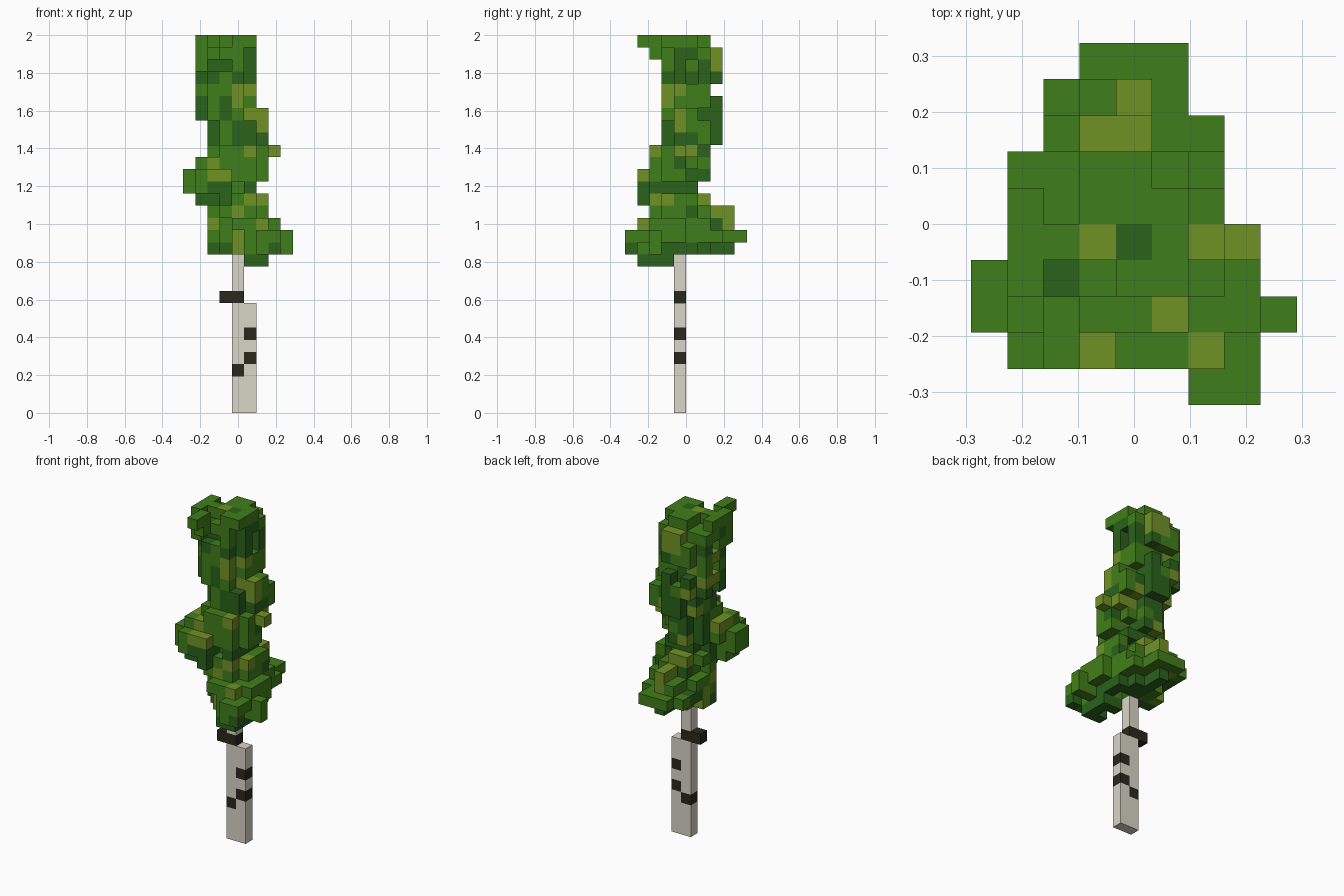
import bpy, bmesh, random
from mathutils import Vector

cube = bpy.data.objects.get("Cube")
if cube:
    bpy.data.objects.remove(cube, do_unlink=True)

random.seed(7)
S = 2 / 31                                  # edge length of one block
ORIGIN = Vector((-4.5 * S, -5 * S, 0))      # corner of block (0, 0, 0)
SIDES = [Vector(d) for d in
         ((1, 0, 0), (-1, 0, 0), (0, 1, 0), (0, -1, 0), (0, 0, 1), (0, 0, -1))]


def material(name, rgb):
    linear = [((c / 255 + 0.055) / 1.055) ** 2.4 for c in rgb] + [1]
    m = bpy.data.materials.new(name)
    m.use_nodes = True
    m.diffuse_color = linear
    bsdf = m.node_tree.nodes["Principled BSDF"]
    bsdf.inputs["Base Color"].default_value = linear
    bsdf.inputs["Roughness"].default_value = 0.9
    return m


LEAF = [material("leaf green", (64, 126, 25)),
        material("dark leaf green", (42, 98, 26)),
        material("yellow green", (112, 146, 37))]
BARK = [material("pale bark", (218, 214, 199)),
        material("dark bark", (42, 39, 28))]


def fill(boxes):
    """Cells of inclusive boxes (x0, x1, y0, y1, z0, z1)."""
    return {(x, y, z) for x0, x1, y0, y1, z0, z1 in boxes
            for x in range(x0, x1 + 1)
            for y in range(y0, y1 + 1)
            for z in range(z0, z1 + 1)}


def step(cell, d):
    return tuple(int(c + e) for c, e in zip(cell, d))


def build(name, cells, solid, mats, colour):
    """Mesh the outer faces of the cells; colour gives (top, side) slots."""
    bm = bmesh.new()
    for cell in sorted(cells):
        top_slot, side_slot = colour(cell)
        centre = ORIGIN + (Vector(cell) + Vector((0.5, 0.5, 0.5))) * S
        for d in SIDES:
            if step(cell, d) in solid:
                continue
            u = Vector((d.y, d.z, d.x))
            v = d.cross(u)
            corners = [centre + (d + u * a + v * b) * S / 2
                       for a, b in ((-1, -1), (1, -1), (1, 1), (-1, 1))]
            face = bm.faces.new([bm.verts.new(p) for p in corners])
            face.material_index = top_slot if d.z > 0 else side_slot
    bmesh.ops.remove_doubles(bm, verts=bm.verts, dist=1e-4)
    mesh = bpy.data.meshes.new(name)
    bm.to_mesh(mesh)
    bm.free()
    for m in mats:
        mesh.materials.append(m)
    ob = bpy.data.objects.new(name, mesh)
    bpy.context.collection.objects.link(ob)


# Trunk: wide base, thin upper stem, dark stub and knots
base = fill([(4, 5, 4, 4, 0, 8)])
stem = fill([(4, 4, 4, 4, 10, 12)])
stub = fill([(3, 4, 4, 4, 9, 9)])
wood = base | stem | stub
knots = {(4, 4, 3), (5, 4, 4), (5, 4, 6)}
build("trunk_base", base, wood, BARK, lambda c: [int(c in knots)] * 2)
build("upper_trunk", stem, wood, BARK, lambda c: (0, 0))
build("branch_stub", stub, wood, BARK, lambda c: (1, 1))

# Foliage clumps, bottom to top
lower = fill([
    (5, 6, 1, 3, 12, 12),                       # drooping tip
    (6, 7, 0, 1, 13, 14), (8, 8, 2, 2, 13, 14),  # front left bough
    (5, 7, 1, 2, 13, 14), (4, 4, 2, 2, 13, 14), (7, 7, 2, 4, 14, 15),
    (3, 6, 3, 5, 13, 14), (2, 2, 4, 5, 13, 14),  # core
    (3, 5, 6, 6, 13, 14), (4, 4, 7, 8, 13, 13),  # rear bough
    (3, 5, 7, 8, 14, 14), (3, 5, 9, 9, 14, 14), (2, 2, 6, 8, 14, 14),
    (6, 6, 5, 7, 14, 14),
    (3, 6, 3, 6, 15, 15), (2, 2, 4, 6, 15, 15), (4, 6, 1, 2, 15, 15),
    (3, 4, 7, 8, 15, 15),
    (3, 5, 3, 6, 16, 16), (2, 2, 4, 5, 16, 16), (3, 5, 2, 2, 16, 16),
    (6, 6, 3, 5, 16, 16), (4, 4, 7, 8, 16, 16),
])
middle = fill([
    (2, 5, 2, 5, 17, 20), (1, 2, 2, 3, 17, 17), (3, 3, 1, 1, 17, 17),
    (6, 6, 3, 5, 17, 17), (3, 4, 6, 6, 17, 17),
    (0, 0, 2, 3, 18, 19), (1, 3, 1, 3, 18, 19), (1, 1, 4, 4, 19, 19),  # right bough
    (6, 6, 3, 4, 19, 20), (3, 4, 6, 6, 19, 21), (1, 2, 2, 4, 20, 20),
    (2, 5, 3, 5, 21, 21), (3, 5, 2, 2, 21, 21), (7, 7, 4, 4, 21, 21),
    (6, 6, 3, 5, 21, 21),
    (2, 5, 4, 6, 22, 23), (3, 5, 3, 3, 22, 23), (3, 4, 7, 7, 22, 23),
    (6, 6, 4, 6, 22, 23),
])
top = fill([
    (2, 4, 3, 6, 24, 29), (1, 5, 4, 6, 24, 29), (5, 6, 4, 5, 24, 24),
    (2, 4, 7, 7, 24, 25), (2, 4, 7, 7, 27, 28), (3, 4, 7, 7, 29, 29),
    (1, 1, 3, 3, 28, 29), (2, 2, 2, 2, 29, 29),
    (3, 4, 6, 6, 30, 30), (3, 5, 4, 5, 30, 30), (4, 5, 3, 3, 30, 30),  # crown
    (1, 1, 3, 5, 30, 30), (2, 2, 4, 4, 30, 30), (2, 2, 1, 2, 30, 30),
])
leaves = lower | middle | top

# Knock out scattered outer blocks for a ragged surface
for c in sorted(leaves):
    free = sum(step(c, d) not in leaves for d in SIDES)
    if free in (1, 2) and c[2] < 29 and random.random() < 0.07:
        leaves.discard(c)

# Patches of dark and yellowish leaves
DARK = fill([
    (5, 6, 1, 3, 12, 12), (2, 3, 0, 4, 13, 13), (4, 6, 4, 8, 13, 13),
    (2, 2, 0, 4, 17, 17), (3, 4, 0, 1, 17, 17), (2, 3, 0, 3, 18, 18),
    (5, 5, 2, 4, 18, 18), (4, 6, 5, 6, 18, 19), (2, 2, 0, 4, 22, 22),
    (4, 5, 0, 4, 23, 23), (5, 6, 6, 6, 23, 23), (3, 3, 0, 4, 24, 24),
    (4, 6, 6, 7, 24, 24), (1, 2, 0, 4, 27, 27), (4, 5, 3, 4, 27, 27),
    (2, 3, 2, 4, 28, 28), (4, 5, 6, 6, 27, 28), (5, 5, 4, 5, 29, 29),
])
LIME = fill([
    (4, 4, 0, 3, 13, 14), (6, 6, 1, 2, 14, 15), (2, 2, 0, 4, 15, 15),
    (4, 5, 7, 8, 16, 16), (5, 6, 2, 3, 17, 17), (3, 5, 6, 6, 17, 17),
    (2, 3, 0, 3, 19, 19), (1, 2, 0, 4, 20, 20), (4, 5, 2, 3, 21, 21),
    (5, 7, 4, 5, 21, 21), (5, 6, 4, 4, 23, 24), (4, 4, 3, 4, 25, 25),
    (4, 5, 3, 4, 26, 26), (3, 4, 7, 7, 28, 29),
])
LIME_TIPS = {(4, 8), (3, 7), (4, 7), (6, 4), (7, 4), (5, 2), (3, 1), (6, 1), (3, 4)}
DARK_TIPS = {(2, 3), (4, 4)}
column_top = {(x, y): z for x, y, z in sorted(leaves)}


def leaf_colour(c):
    """Column tips first, then patches, then a loose mix, strongest at the rear."""
    x, y, z = c
    if column_top[x, y] == z:
        tip = 2 if (x, y) in LIME_TIPS else int((x, y) in DARK_TIPS)
        return tip, 0 if z == 30 else tip
    r = random.random()
    shown = y <= 3 or x >= 5
    if c in LIME:
        slot = 2
    elif c in DARK or r < (0.14 if shown else 0.3):
        slot = 1
    else:
        slot = 2 if r > (0.95 if shown else 0.86) else 0
    return slot, slot


for name, part in (("lower_foliage", lower), ("middle_foliage", middle),
                   ("top_foliage", top)):
    build(name, part & leaves, leaves, LEAF, leaf_colour)
